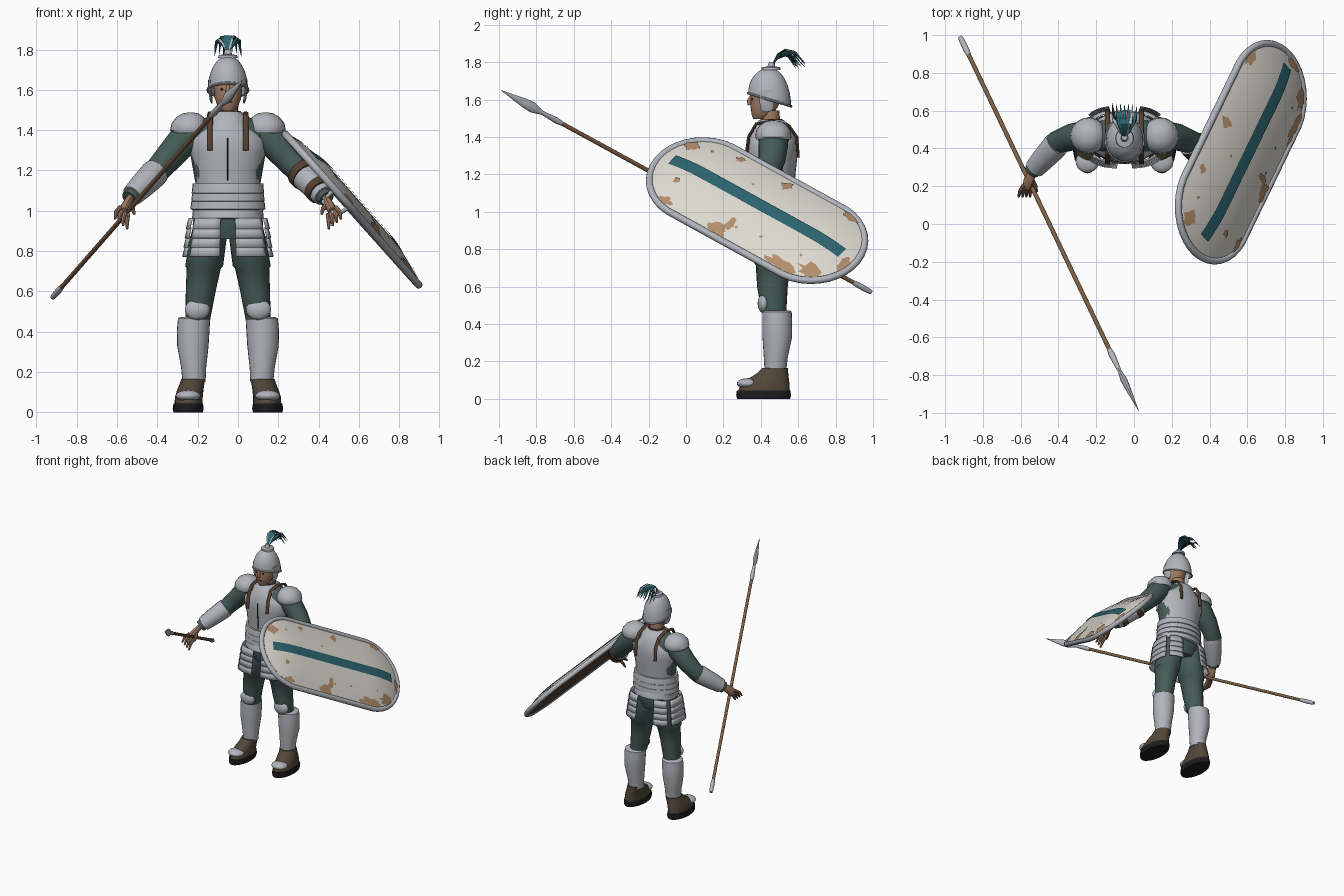
import bpy, bmesh, math, random
from mathutils import Vector

random.seed(4)
cube = bpy.data.objects.get("Cube")
if cube:
    bpy.data.objects.remove(cube)


def material(name, *rgb):
    m = bpy.data.materials.new(name)
    m.use_nodes = True
    m.diffuse_color = (*rgb, 1)
    m.node_tree.nodes["Principled BSDF"].inputs["Base Color"].default_value = (*rgb, 1)
    return m


METAL = material("pale steel", .44, .46, .50)
WHITE = material("shield white", .72, .69, .63)
TAN = material("worn tan", .45, .27, .15)
TEAL = material("teal", .025, .13, .16)
GREEN = material("dark green cloth", .06, .105, .095)
BOOT = material("boot brown", .085, .062, .04)
LEATHER = material("strap leather", .09, .05, .03)
WOOD = material("spear wood", .21, .115, .06)
SKIN = material("skin", .36, .20, .125)
DARK = material("black sole", .012, .012, .014)

CX, CY = -.05, .46


def finish(name, bm, mat):
    bmesh.ops.recalc_face_normals(bm, faces=bm.faces)
    me = bpy.data.meshes.new(name)
    bm.to_mesh(me)
    bm.free()
    me.shade_smooth()
    me.set_sharp_from_angle(angle=math.radians(42))
    me.materials.append(mat)
    ob = bpy.data.objects.new(name, me)
    bpy.context.collection.objects.link(ob)
    return ob


def skin_rings(name, rings, mat, caps=True):
    bm = bmesh.new()
    loops = [[bm.verts.new(p) for p in r] for r in rings]
    n = len(loops[0])
    for a, b in zip(loops, loops[1:]):
        for i in range(n):
            bm.faces.new((a[i], a[(i + 1) % n], b[(i + 1) % n], b[i]))
    if caps:
        bm.faces.new(loops[0])
        bm.faces.new(loops[-1])
    return finish(name, bm, mat)


def loft(name, rows, mat, x=CX, s=1, n=24, caps=True):
    """Stack of level ellipses: (x offset, y, z, x radius, y radius)."""
    angles = [math.tau * i / n for i in range(n)]
    return skin_rings(name, [[(x + s * dx + rx * math.cos(a), y + ry * math.sin(a), z)
                              for a in angles] for dx, y, z, rx, ry in rows], mat, caps)


def tube(name, pts, radii, mat, ref=(0, 1, 0), flat=1, n=12, caps=True):
    """Tapered tube along a path; flat squashes it across ref."""
    pts = [Vector(p) for p in pts]
    rings = []
    for i, p in enumerate(pts):
        d = pts[min(i + 1, len(pts) - 1)] - pts[max(i - 1, 0)]
        if pts[0] == pts[-1] and i in (0, len(pts) - 1):
            d = pts[1] - pts[-2]
        side = d.cross(Vector(ref)).normalized()
        up = side.cross(d).normalized()
        r = radii[i] if isinstance(radii, (list, tuple)) else radii
        rings.append([p + side * (r * flat * math.cos(math.tau * k / n))
                      + up * (r * math.sin(math.tau * k / n)) for k in range(n)])
    return skin_rings(name, rings, mat, caps)


def ball(name, loc, size, mat):
    bm = bmesh.new()
    bmesh.ops.create_uvsphere(bm, u_segments=20, v_segments=12, radius=1)
    for v in bm.verts:
        v.co = Vector(loc) + Vector(c * k for c, k in zip(v.co, size))
    return finish(name, bm, mat)


# Torso: tunic, breastplate, waist lames
loft("tunic", [(0, .465, .86, .10, .10), (0, .465, .93, .175, .125), (0, CY, 1.1, .155, .115),
               (0, CY, 1.3, .19, .115), (0, .465, 1.38, .215, .105), (0, .465, 1.43, .18, .09),
               (0, .46, 1.48, .07, .06)], GREEN)
loft("breastplate", [(0, CY, 1.11, .16, .12), (0, CY, 1.2, .165, .125), (0, CY, 1.29, .188, .135),
                     (0, CY, 1.35, .193, .135), (0, CY, 1.38, .17, .13), (0, CY, 1.42, .115, .12),
                     (0, CY, 1.46, .1, .1), (0, .457, 1.49, .07, .065)], METAL, n=32)
waist = []
for z, w in ((.96, .178), (1.005, .186), (1.045, .182), (1.085, .18)):
    waist += [(0, CY, z, w - .008, .135), (0, CY, z + .004, w, .143), (0, CY, z + .04, w - .004, .139)]
waist.append((0, CY, 1.135, .176, .136))
loft("waist_lames", waist, METAL, n=32)
tube("breastplate_seam", [(CX, .334, 1.15), (CX, .325, 1.3), (CX, .326, 1.36)], .004, DARK, ref=(1, 0, 0))
loft("neck", [(0, .455, 1.42, .052, .05), (0, .45, 1.54, .05, .05)], SKIN)
loft("collar", [(0, .457, 1.475, .074, .068), (0, .457, 1.495, .062, .058)], LEATHER)


# Hanging skirt plates on a squarish oval
def oval(deg, rx, ry, z):
    a = math.radians(deg)
    c, s = math.cos(a), math.sin(a)
    return (CX + rx * math.copysign(abs(c) ** .7, c), CY + ry * math.copysign(abs(s) ** .7, s), z)


for label, lo, hi in (("front", -85, -38), ("side", -26, 26), ("back", 38, 76)):
    for s, hand in ((-1, "right"), (1, "left")):
        bm = bmesh.new()
        for row in range(4):
            z = .965 - row * .046
            grid = []
            for dz, out in ((0, 0), (-.054, .014)):
                k = row * .006 + out
                grid.append([bm.verts.new(oval(lo + (hi - lo) * i / 6, .195 + k, .135 + k, z + dz))
                             for i in range(7)])
            for i in range(6):
                bm.faces.new((grid[0][i], grid[0][i + 1], grid[1][i + 1], grid[1][i]))
        for v in bm.verts:
            v.co.x = CX + s * (v.co.x - CX)
        ob = finish(f"{hand}_{label}_skirt_plates", bm, METAL)
        ob.modifiers.new("thickness", "SOLIDIFY").thickness = .008

# Head and face
loft("head", [(0, .395, 1.495, .03, .035), (0, .405, 1.515, .05, .053), (0, .418, 1.56, .066, .073),
              (0, .43, 1.62, .072, .084), (0, .44, 1.69, .065, .075)], SKIN)
tube("nose", [(CX, .35, 1.625), (CX, .338, 1.59), (CX, .34, 1.57)], [.007, .013, .01], SKIN, ref=(1, 0, 0))
ball("mouth", (CX, .352, 1.54), (.022, .006, .004), LEATHER)

# Helmet with a brim dipping to the rear
def brim(y):
    return 1.633 - .07 * (y - .335) / .23


dome = []
for k in range(9):
    e = math.radians(k * 11)
    ring = []
    for i in range(28):
        a = math.tau * i / 28
        y0 = .447 + .115 * math.sin(a)
        ring.append((CX + .1 * math.cos(a) * math.cos(e), .447 + .115 * math.sin(a) * math.cos(e),
                     brim(y0) + (1.77 - brim(y0)) * math.sin(e)))
    dome.append(ring)
skin_rings("helmet_dome", dome, METAL, caps=False)
tube("helmet_rim", dome[0] + dome[0][:1], .007, METAL, ref=(0, 0, 1), n=8)
loft("crest_base", [(0, .455, 1.757, .05, .05), (0, .455, 1.772, .045, .05), (0, .455, 1.777, .02, .02),
                    (0, .46, 1.80, .016, .016)], METAL)

# Plume: thin arched feathers
for i in range(21):
    f = (i % 7 - 3) / 3
    lift = random.uniform(-.03, .008)
    reach = random.uniform(.12, .185)
    tube(f"plume_feather_{i + 1}",
         [(CX, .46, 1.785), (CX + .025 * f, .49, 1.838 + lift * .7), (CX + .045 * f, .53, 1.862 + lift),
          (CX + .058 * f, .46 + reach * .7, 1.85 + lift), (CX + .066 * f, .46 + reach, 1.79 + lift)],
         [.006, .008, .009, .008, .001], (TEAL, TEAL, DARK, TEAL, METAL)[i % 5], ref=(1, 0, 0), flat=.5, n=6)

for s, hand in ((-1, "right"), (1, "left")):
    def P(dx, y, z):
        return (CX + s * dx, y, z)

    ball(f"{hand}_eye", P(.028, .355, 1.603), (.011, .005, .006), DARK)
    tube(f"{hand}_cheek_guard", [P(.09, .43, 1.65), P(.09, .432, 1.6), P(.083, .434, 1.55), P(.08, .436, 1.535)],
         [.038, .04, .036, .02], METAL, flat=.2)
    # Shoulder straps and shoulder caps
    tube(f"{hand}_shoulder_strap", [P(.09, .322, 1.3), P(.09, .335, 1.4), P(.088, .375, 1.47), P(.088, .46, 1.485),
                                    P(.09, .55, 1.46), P(.09, .592, 1.4), P(.09, .6, 1.29)],
         .014, LEATHER, ref=(1, 0, 0), flat=.6, n=8)
    loft(f"{hand}_shoulder_cap", [(.19, .467, 1.385, .085, .09), (.19, .467, 1.4, .097, .097),
                                  (.19, .467, 1.435, .09, .092), (.188, .467, 1.465, .068, .07),
                                  (.186, .467, 1.483, .04, .04), (.186, .467, 1.488, .01, .01)], METAL, s=s)
    # Arm, forearm guard, hand
    tube(f"{hand}_sleeve", [P(.15, .467, 1.41), P(.21, .467, 1.36), P(.28, .46, 1.28), P(.36, .43, 1.19),
                            P(.43, .345, 1.12), P(.49, .28, 1.06)], [.07, .08, .072, .062, .055, .042], GREEN, n=16)
    tube(f"{hand}_forearm_guard", [P(.355, .425, 1.195), P(.37, .41, 1.18), P(.43, .345, 1.12), P(.475, .295, 1.075)],
         [.068, .07, .063, .054], METAL, n=16)
    tube(f"{hand}_hand", [P(.48, .29, 1.07), P(.495, .255, 1.045), P(.51, .22, 1.015), P(.52, .195, .995)],
         [.028, .032, .038, .028], SKIN, flat=.65)
    for k in range(4):
        o = k - 1.5
        tube(f"{hand}_finger_{k + 1}", [P(.515 + .012 * o, .205, 1.0 + .012 * o),
                                        P(.528 + .018 * o, .17, .97 + .016 * o),
                                        P(.53 + .02 * o, .145, .935 + .016 * o)], [.012, .011, .006], SKIN, n=8)
    tube(f"{hand}_thumb", [P(.495, .24, 1.03), P(.472, .2, 1.01), P(.465, .172, .985)], [.015, .012, .007], SKIN, n=8)
    # Legs
    loft(f"{hand}_breeches", [(.085, .467, .95, .08, .11), (.1, .465, .85, .092, .11), (.118, .465, .725, .094, .1),
                              (.12, .465, .715, .085, .092), (.135, .462, .6, .074, .082),
                              (.15, .47, .46, .062, .066)], GREEN, s=s)
    ball(f"{hand}_knee_guard", P(.152, .415, .51), (.062, .032, .052), METAL)
    loft(f"{hand}_shin_guard", [(.168, .478, .15, .057, .058), (.17, .48, .22, .062, .064),
                                (.174, .488, .33, .078, .079), (.172, .488, .41, .081, .08),
                                (.168, .487, .465, .08, .078), (.168, .487, .472, .07, .068)], METAL, s=s)
    # Boots
    loft(f"{hand}_sole", [(.197, .415, 0, .073, .142), (.197, .415, .02, .077, .147), (.197, .415, .045, .073, .143)],
         DARK, s=s)
    loft(f"{hand}_boot", [(.195, .417, .04, .07, .138), (.194, .422, .075, .069, .132), (.188, .44, .105, .066, .11),
                          (.18, .462, .135, .062, .085), (.172, .476, .165, .06, .068)], BOOT, s=s)
    ball(f"{hand}_toe_plate", P(.197, .33, .082), (.062, .058, .028), METAL)

# Spear
BUTT, TIP = Vector((-.92, .99, .57)), Vector((.025, -.99, 1.65))


def spear(name, ts, radii, mat, flat=1):
    tube(name, [BUTT.lerp(TIP, t) for t in ts], radii, mat, ref=(0, 0, 1), flat=flat)


spear("spear_shaft", (.03, .85), .0115, WOOD)
spear("spear_butt", (0, .01, .035, .048), [.012, .015, .016, .012], METAL)
spear("spear_socket", (.836, .85, .895), [.013, .017, .01], METAL)
spear("spear_blade", (.885, .9, .915, .935, 1), [.01, .02, .029, .026, .001], METAL, .6)

# Shield: rounded oblong dish, in its own u (long), v (across), out frame
CENTRE = Vector((.57, .38, 1.01))
OUT = Vector((.745, 0, .67)).normalized()
LONG = Vector((.39, .807, -.444)).normalized()
ACROSS = OUT.cross(LONG)
HL, HW = .645, .288


def reach(u, v):
    return math.hypot(max(abs(u) - (HL - HW), 0), v) / HW


def on_shield(u, v, off=0):
    return CENTRE + LONG * u + ACROSS * v + OUT * (.05 * (1 - reach(u, v) ** 2) + off)


edge = []
for i in range(36):
    a = math.tau * (i + .5) / 36
    edge.append((math.copysign(HL - HW, math.cos(a)) + HW * math.cos(a), HW * math.sin(a)))


def dish(name, off, mat):
    skin_rings(name, [[on_shield(u * k, v * k, off) for u, v in edge]
                      for k in (1, .9, .8, .65, .5, .35, .2, .02)], mat)


dish("shield_face", 0, WHITE)
dish("shield_back", -.016, LEATHER)
tube("shield_rim", [on_shield(u, v, -.006) for u, v in edge + edge[:1]], .019, METAL, ref=OUT, n=10)

bm = bmesh.new()
rows = [[bm.verts.new(on_shield(-.563 + 1.126 * i / 24, v, .006)) for v in (-.036, 0, .036)] for i in range(25)]
for a, b in zip(rows, rows[1:]):
    for j in range(2):
        bm.faces.new((a[j], a[j + 1], b[j + 1], b[j]))
finish("shield_stripe", bm, TEAL)

# Worn patches: ragged thin plates (u, v, half length, half width)
for k, (u, v, lu, lv) in enumerate((
        (-.54, .15, .05, .04), (-.45, -.115, .02, .02), (-.27, .22, .025, .018), (.04, .214, .035, .035),
        (.45, .25, .06, .03), (-.09, -.25, .07, .035), (-.04, -.19, .022, .04), (.34, -.25, .09, .03),
        (.5, -.2, .07, .045), (.61, -.05, .03, .05), (-.43, -.25, .05, .025), (-.1, .1, .01, .008),
        (.0, -.19, .009, .009), (.15, -.17, .01, .008), (.4, -.15, .009, .009), (-.42, .17, .01, .009))):
    bm = bmesh.new()
    mid = bm.verts.new(on_shield(u, v, .005))
    ring = []
    for i in range(16):
        a, j = math.tau * i / 16, random.uniform(.65, 1.25)
        pu, pv = u + lu * j * math.cos(a), v + lv * j * math.sin(a)
        over = max(1, reach(pu, pv) / .98)
        ring.append(bm.verts.new(on_shield(u + (pu - u) / over, pv / over, .005)))
    for i in range(16):
        bm.faces.new((mid, ring[i], ring[(i + 1) % 16]))
    finish(f"worn_patch_{k + 1}", bm, TAN)

# Arm loops and grip behind the shield
for k, (a, r) in enumerate(((.12, .076), (.75, .066))):
    start, end = Vector((.31, .425, 1.195)), Vector((.425, .295, 1.075))
    d = (end - start).normalized()
    mid = start.lerp(end, a)
    tube(f"shield_arm_loop_{k + 1}", [mid - d * .022, mid + d * .022], r, LEATHER, n=20)
grip = Vector((.455, .21, 1.01))
tube("shield_grip", [grip - ACROSS * .07 + OUT * .07, grip - ACROSS * .06, grip + ACROSS * .06,
                     grip + ACROSS * .07 + OUT * .07], .011, METAL, ref=LONG)
